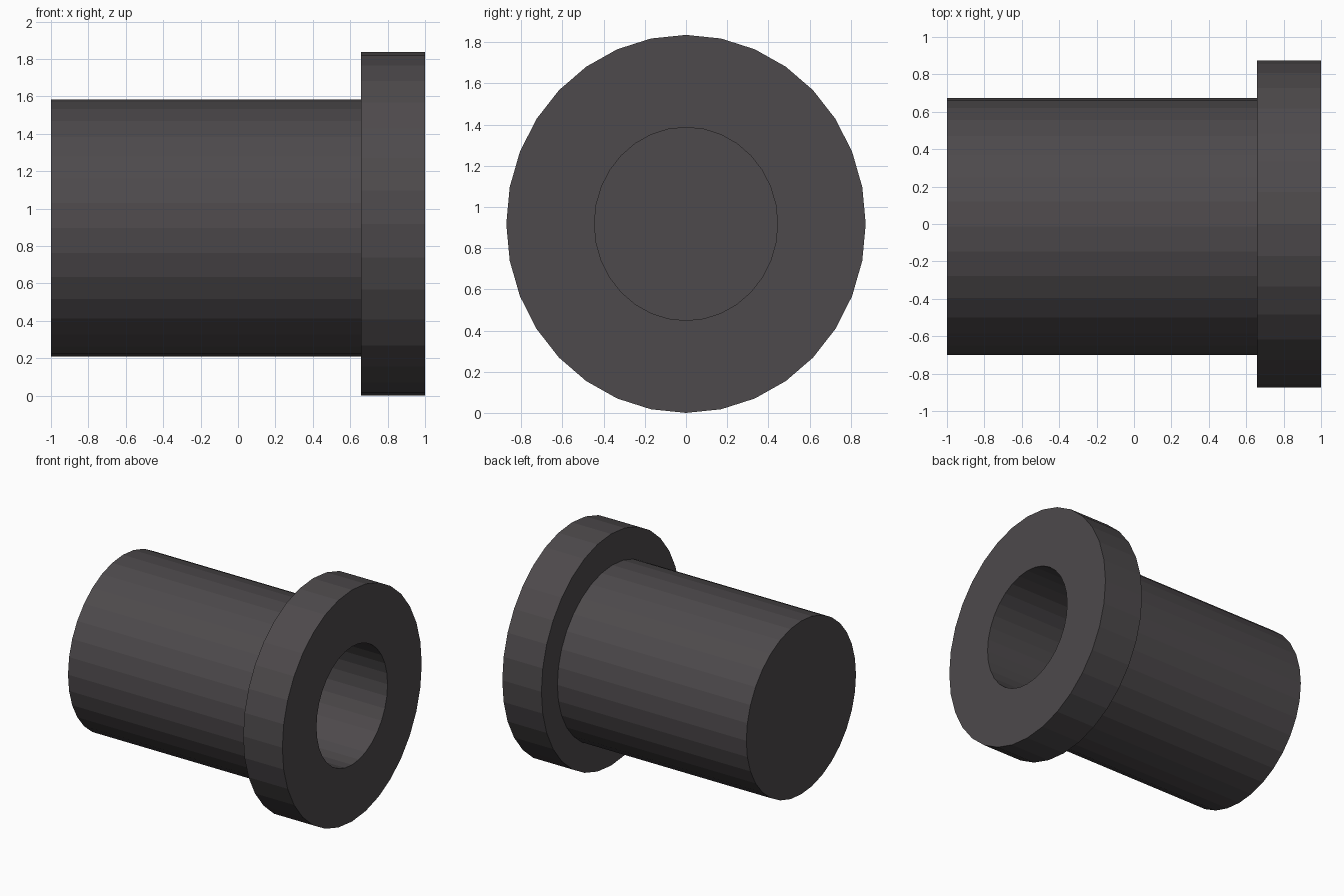
import bpy, bmesh
from math import sin, cos, pi

if "Cube" in bpy.data.objects:
    bpy.data.objects.remove(bpy.data.objects["Cube"])

SIDES = 32

dark = bpy.data.materials.new("dark_grey")
dark.diffuse_color = (0.075, 0.068, 0.072, 1)
dark.use_nodes = True
dark.node_tree.nodes["Principled BSDF"].inputs["Base Color"].default_value = dark.diffuse_color


def lathe(name, rings, cy, cz, cap_first=False, cap_last=False):
    """Skin elliptical rings (x, radius_y, radius_z) along the x axis."""
    bm = bmesh.new()
    loops = []
    for x, ry, rz in rings:
        loops.append([bm.verts.new((x, cy + ry * cos(2 * pi * i / SIDES),
                                    cz + rz * sin(2 * pi * i / SIDES)))
                      for i in range(SIDES)])
    for a, b in zip(loops, loops[1:]):
        for i in range(SIDES):
            j = (i + 1) % SIDES
            # wound so that normals point outwards as x increases
            bm.faces.new((a[i], a[j], b[j], b[i]))
    if cap_first:
        bm.faces.new(list(reversed(loops[0])))
    if cap_last:
        bm.faces.new(loops[-1])
    me = bpy.data.meshes.new(name)
    bm.to_mesh(me)
    bm.free()
    me.materials.append(dark)
    ob = bpy.data.objects.new(name, me)
    bpy.context.collection.objects.link(ob)
    return ob


# Barrel: closed at the far end, open inside the flange
lathe("barrel", [(-1, 0.687, 0.687), (0.99, 0.687, 0.687)],
      -0.014, 0.897, cap_first=True)

# Flange with the blind bore running back into the barrel
lathe("flange_and_bore",
      [(0.657, 0.6, 0.6), (0.657, 0.873, 0.918), (1, 0.873, 0.918),
       (1, 0.445, 0.469), (-0.85, 0.445, 0.469)],
      0, 0.918, cap_last=True)
